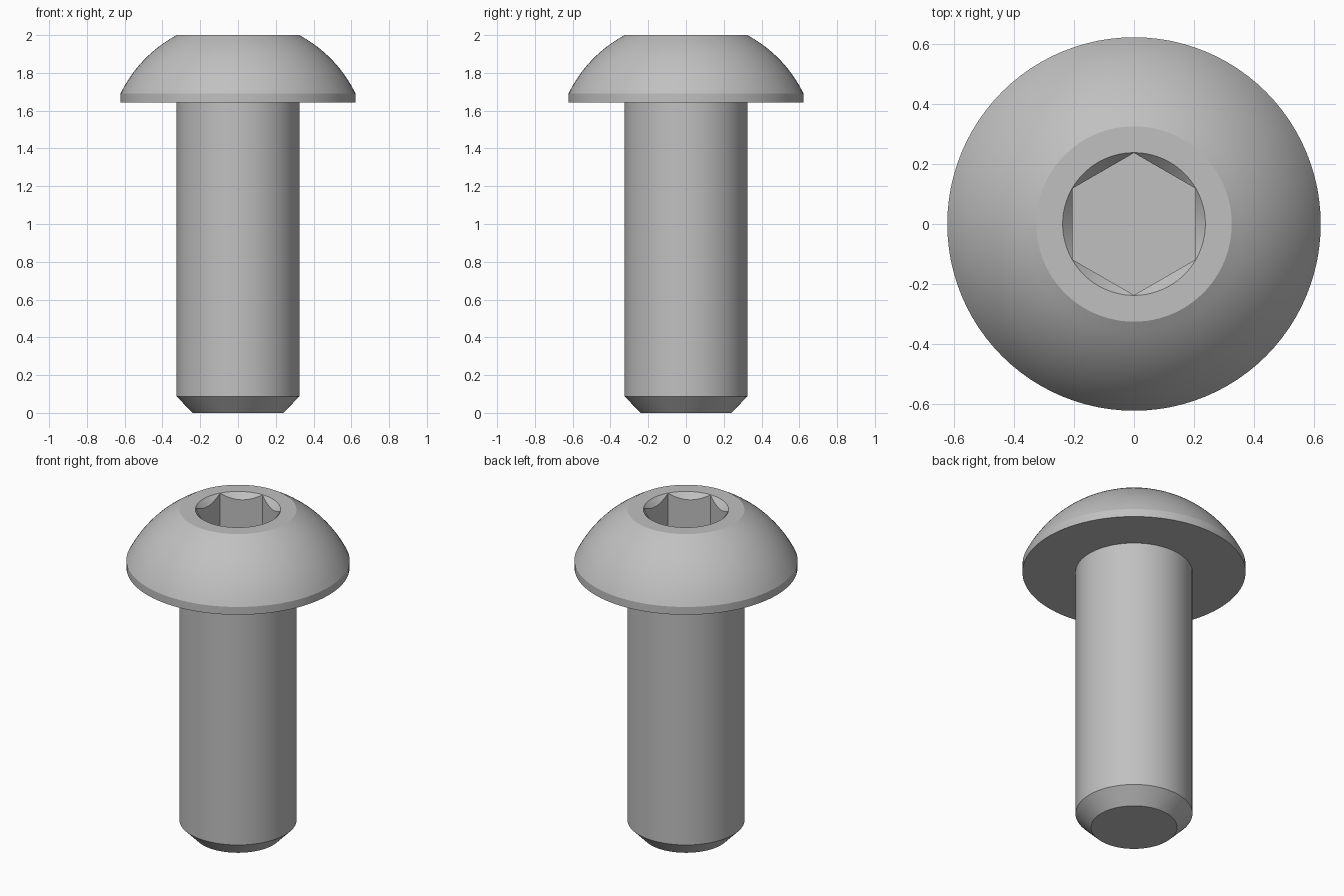
import bpy
import bmesh
from math import sin, cos, pi, radians, atan2, hypot

if "Cube" in bpy.data.objects:
    bpy.data.objects.remove(bpy.data.objects["Cube"], do_unlink=True)

SEGMENTS = 96
SHANK_R, HEAD_R, SEAT_Z, TOP_Z = 0.326, 0.622, 1.642, 2.0
FLAT_R = 0.205                            # half the socket width across flats
RIM_R = FLAT_R / cos(pi / 6) + 0.001      # countersink just clears the corners

steel = bpy.data.materials.new("steel grey")
steel.use_nodes = True
steel.diffuse_color = (0.53, 0.53, 0.53, 1)
steel.node_tree.nodes["Principled BSDF"].inputs["Base Color"].default_value = steel.diffuse_color


def circle(radius, z):
    return lambda a: (radius, z)


def hex_radius(a):
    return FLAT_R / cos((a + pi / 6) % (pi / 3) - pi / 6)


def build(name, rings, cap_start=False, cap_end=False):
    """Skin a stack of rings, each giving (radius, z) for an angle."""
    bm = bmesh.new()
    angles = [2 * pi * i / SEGMENTS for i in range(SEGMENTS)]
    loops = []
    for ring in rings:
        points = [(a, *ring(a)) for a in angles]
        loops.append([bm.verts.new((r * cos(a), r * sin(a), z)) for a, r, z in points])
    for low, high in zip(loops, loops[1:]):
        for i in range(SEGMENTS):
            j = (i + 1) % SEGMENTS
            bm.faces.new((low[i], low[j], high[j], high[i]))
    if cap_start:
        bm.faces.new(loops[0][::-1])
    if cap_end:
        bm.faces.new(loops[-1])
    mesh = bpy.data.meshes.new(name)
    bm.to_mesh(mesh)
    bm.free()
    mesh.materials.append(steel)
    obj = bpy.data.objects.new(name, mesh)
    bpy.context.collection.objects.link(obj)
    bpy.ops.object.select_all(action='DESELECT')
    obj.select_set(True)
    bpy.context.view_layer.objects.active = obj
    bpy.ops.object.shade_smooth_by_angle(angle=radians(20))
    return obj


# Shank with chamfered tip
build("shank", [circle(0.24, 0), circle(SHANK_R, 0.088), circle(SHANK_R, SEAT_Z)],
      cap_start=True)

# Domed head: seat, short rim, spherical dome
CENTRE_Z, RIM_Z, STEPS = 1.39, 1.69, 16
dome_r = hypot(HEAD_R, RIM_Z - CENTRE_Z)
start = atan2(RIM_Z - CENTRE_Z, HEAD_R)
end = atan2(TOP_Z - CENTRE_Z, SHANK_R)
head = [circle(SHANK_R, SEAT_Z), circle(HEAD_R, SEAT_Z)]
for i in range(STEPS + 1):
    t = start + (end - start) * i / STEPS
    z = TOP_Z if i == STEPS else CENTRE_Z + dome_r * sin(t)
    head.append(circle(dome_r * cos(t), z))

# Hex socket: countersunk rim, six walls, flat floor
head += [
    circle(RIM_R, TOP_Z),
    lambda a: (hex_radius(a), TOP_Z - 1.1 * (RIM_R - hex_radius(a))),
    lambda a: (hex_radius(a), TOP_Z - 0.23),
]
build("head", head, cap_end=True)
